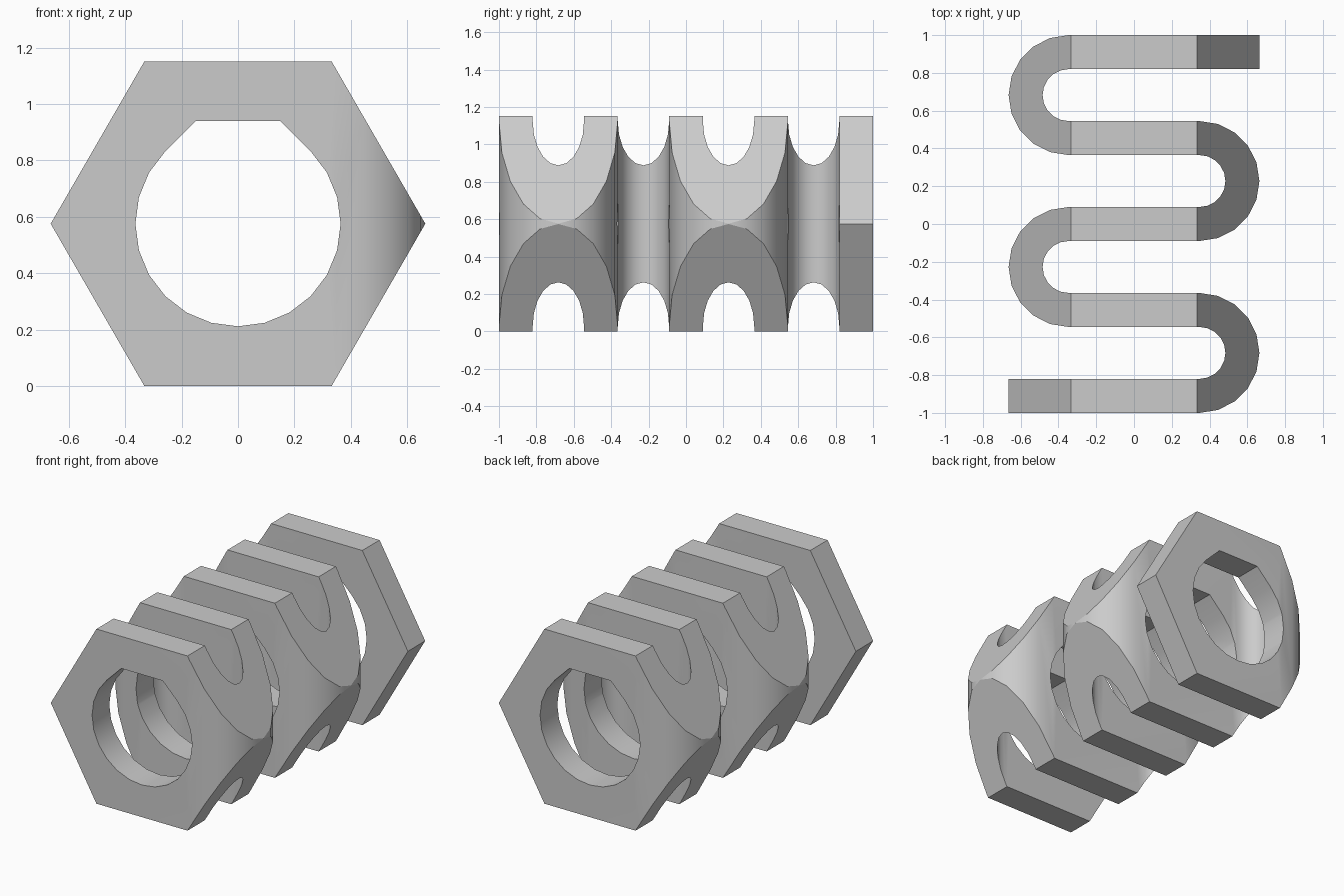
import bpy, bmesh
from math import sin, cos, pi, radians

HEX_R = 0.6645                   # hexagon circumradius
MID_Z = HEX_R * cos(pi / 6)      # height of the long axis
PITCH, THICK = 0.455, 0.18
TURN_X = 0.3465                  # centre of each bend
BORE_R = 0.364

if "Cube" in bpy.data.objects:
    bpy.data.objects.remove(bpy.data.objects["Cube"])

grey = bpy.data.materials.new("plain grey")
grey.use_nodes = True
grey.diffuse_color = (0.6, 0.6, 0.6, 1)
grey.node_tree.nodes["Principled BSDF"].inputs["Base Color"].default_value = (0.6, 0.6, 0.6, 1)


def prism(name, outline, direction):
    """Extrude a closed outline of 3D points along a direction."""
    bm = bmesh.new()
    face = bm.faces.new([bm.verts.new(p) for p in outline])
    result = bmesh.ops.extrude_face_region(bm, geom=[face])
    moved = [v for v in result["geom"] if isinstance(v, bmesh.types.BMVert)]
    bmesh.ops.translate(bm, verts=moved, vec=direction)
    bmesh.ops.recalc_face_normals(bm, faces=bm.faces)
    mesh = bpy.data.meshes.new(name)
    bm.to_mesh(mesh)
    bm.free()
    mesh.materials.append(grey)
    obj = bpy.data.objects.new(name, mesh)
    bpy.context.collection.objects.link(obj)
    return obj


def cut(obj, cutter, operation):
    """Apply a boolean and discard the cutter."""
    cutter.hide_render = True
    mod = obj.modifiers.new(operation.lower(), "BOOLEAN")
    mod.object, mod.operation, mod.solver = cutter, operation, "EXACT"
    bpy.context.view_layer.objects.active = obj
    bpy.ops.object.modifier_apply(modifier=mod.name)
    bpy.data.objects.remove(cutter)


# Serpentine strip: offset a winding centre line to both sides
path = [(-1, -2 * PITCH, 0, 1)]  # x, y, normal x, normal y
for i in range(4):
    side = 1 if i % 2 == 0 else -1
    yc = (i - 1.5) * PITCH
    for k in range(11):
        a = -pi / 2 + k * pi / 10
        nx, ny = side * cos(a), sin(a)
        path.append((side * TURN_X + nx * PITCH / 2, yc + ny * PITCH / 2, -side * nx, -side * ny))
path.append((1, 2 * PITCH, 0, 1))


def offset(d):
    return [(x + nx * d, y + ny * d, -0.2) for x, y, nx, ny in path]


spring = prism("serpentine_spring", offset(THICK / 2) + offset(-THICK / 2)[::-1], (0, 0, 1.6))

# Trim to a hexagonal bar
hexagon = [(HEX_R * cos(i * pi / 3), -1.2, MID_Z + HEX_R * sin(i * pi / 3)) for i in range(6)]
cut(spring, prism("hexagon_cutter", hexagon, (0, 2.4, 0)), "INTERSECT")

# Round bore with sloped shoulders and a flat roof
flat = BORE_R * (2 ** 0.5 - 1)
bore = [(BORE_R * cos(radians(a)), -1.2, MID_Z + BORE_R * sin(radians(a))) for a in range(135, 406, 15)]
bore += [(flat, -1.2, MID_Z + BORE_R), (-flat, -1.2, MID_Z + BORE_R)]
cut(spring, prism("bore_cutter", bore, (0, 2.4, 0)), "DIFFERENCE")

# Smooth bends, crisp edges
bpy.ops.object.select_all(action="DESELECT")
spring.select_set(True)
bpy.context.view_layer.objects.active = spring
bpy.ops.object.shade_smooth_by_angle(angle=radians(30))
